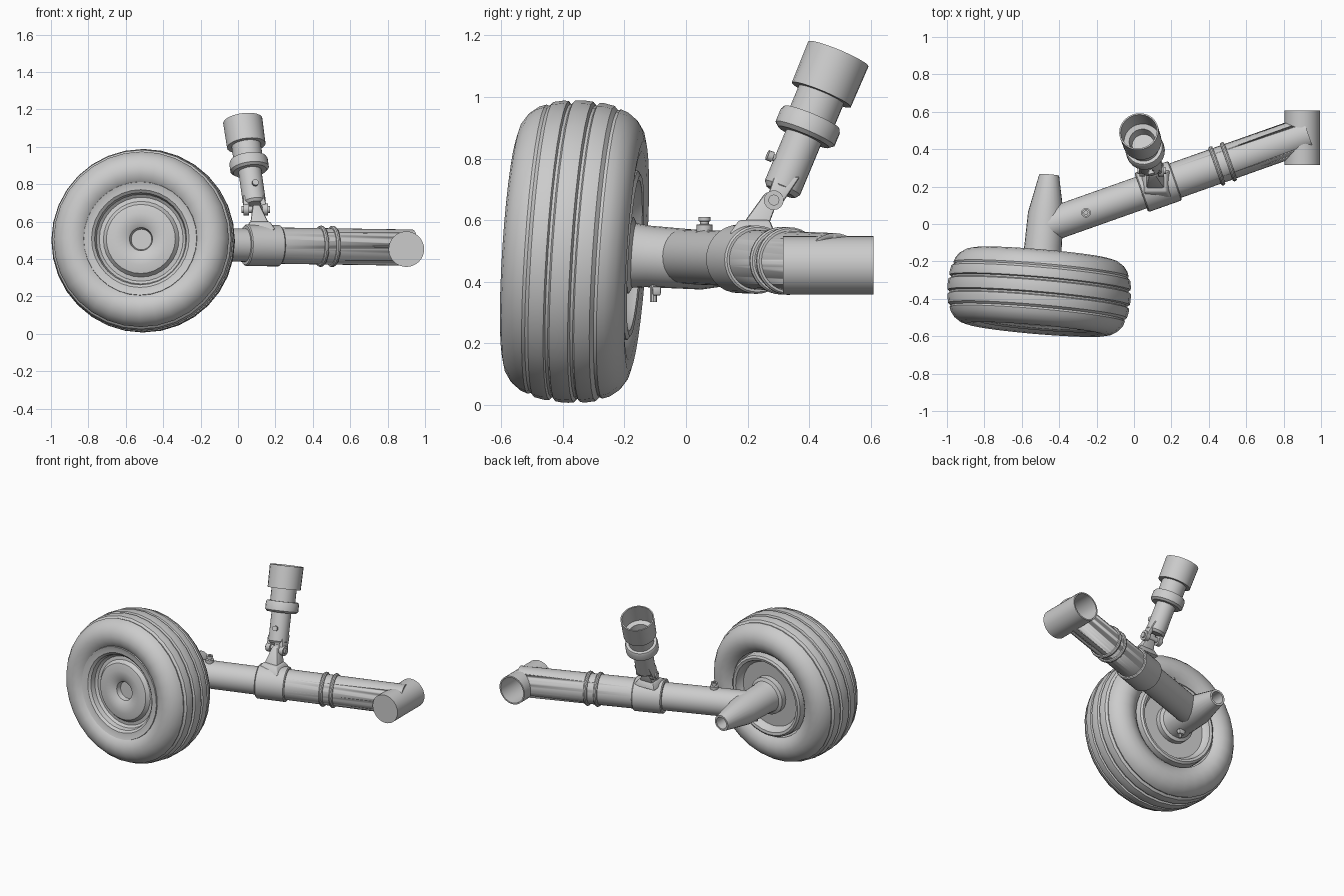
import bpy, bmesh, math
from mathutils import Vector, Matrix

if "Cube" in bpy.data.objects:
    bpy.data.objects.remove(bpy.data.objects["Cube"])


def finish(name, bm, angle=35):
    bmesh.ops.recalc_face_normals(bm, faces=bm.faces[:])
    me = bpy.data.meshes.new(name)
    bm.to_mesh(me)
    bm.free()
    ob = bpy.data.objects.new(name, me)
    bpy.context.collection.objects.link(ob)
    bpy.ops.object.select_all(action='DESELECT')
    ob.select_set(True)
    bpy.context.view_layer.objects.active = ob
    bpy.ops.object.shade_smooth_by_angle(angle=math.radians(angle))
    return ob


def lathe(name, profile, origin, axis, segs=32, closed=False):
    """Spin (radius, offset) points about an axis through origin."""
    bm = bmesh.new()
    rot = Vector(axis).to_track_quat('Z', 'Y').to_matrix().to_4x4()
    mat = Matrix.Translation(origin) @ rot
    rings = []
    for r, s in profile:
        n = 1 if r == 0 else segs
        rings.append([bm.verts.new(mat @ Vector((r * math.cos(2 * math.pi * i / segs),
                                                 r * math.sin(2 * math.pi * i / segs), s)))
                      for i in range(n)])
    pairs = list(zip(rings, rings[1:]))
    if closed:
        pairs.append((rings[-1], rings[0]))
    for a, b in pairs:
        for i in range(segs):
            j = (i + 1) % segs
            quad = [a[i % len(a)], a[j % len(a)], b[j % len(b)], b[i % len(b)]]
            bm.faces.new(list(dict.fromkeys(quad)))
    return finish(name, bm)


def rod(name, a, b, r, segs=16):
    a, b = Vector(a), Vector(b)
    d = (b - a).length
    return lathe(name, [(0, 0), (r, 0), (r, d), (0, d)], a, b - a, segs)


def block(name, a, b, size_a, size_b, bevel=0.008):
    """Tapered box running from a to b, with x/y sizes at both ends."""
    bm = bmesh.new()
    ends = []
    for p, (w, d) in ((a, size_a), (b, size_b)):
        ends.append([bm.verts.new(Vector(p) + Vector((x * w / 2, y * d / 2, 0)))
                     for x, y in ((-1, -1), (1, -1), (1, 1), (-1, 1))])
    bm.faces.new(ends[0])
    bm.faces.new(ends[1])
    for i in range(4):
        j = (i + 1) % 4
        bm.faces.new((ends[0][i], ends[0][j], ends[1][j], ends[1][i]))
    bmesh.ops.bevel(bm, geom=bm.edges[:], offset=bevel, segments=2, affect='EDGES', profile=0.5)
    return finish(name, bm)


# Wheel: slightly toed and cambered, outer face towards -y
wheel_pos = Vector((-0.507, -0.362, 0.498))
wheel_axis = Vector((-0.085, -0.99, 0.065)).normalized()
half = [(0.29, 0.165), (0.308, 0.182), (0.34, 0.199), (0.375, 0.203), (0.41, 0.194), (0.44, 0.174),
        (0.462, 0.145), (0.47, 0.122), (0.467, 0.112), (0.48, 0.1), (0.487, 0.065),
        (0.486, 0.05), (0.477, 0.045), (0.477, 0.036), (0.489, 0.03), (0.491, 0.012)]
tire = half + [(r, -s) for r, s in reversed(half)]
lathe("tire", tire, wheel_pos, wheel_axis, 32, closed=True)
lathe("wheel_rim", [(0, 0.105), (0.055, 0.105), (0.062, 0.135), (0.09, 0.152), (0.14, 0.158),
                    (0.185, 0.148), (0.203, 0.125), (0.225, 0.122), (0.24, 0.135), (0.247, 0.165),
                    (0.262, 0.178), (0.285, 0.18), (0.303, 0.186), (0.306, 0.17),
                    (0.28, 0.15), (0.28, -0.16), (0.275, -0.19), (0.262, -0.199),
                    (0.245, -0.195), (0.235, -0.165), (0.22, -0.15), (0, -0.15)],
      wheel_pos, wheel_axis, 32)

# Axle housing with a tapered hollow tail
lathe("axle_housing", [(0, -0.12), (0.125, -0.12), (0.125, -0.185), (0.105, -0.195),
                       (0.1, -0.24), (0.096, -0.42), (0.053, -0.628), (0.04, -0.628),
                       (0.04, -0.52), (0, -0.52)], wheel_pos, wheel_axis, 24)
rod("axle_drain_pin", (-0.46, -0.105, 0.40), (-0.46, -0.105, 0.335), 0.012, 10)
block("axle_lever", (-0.46, -0.095, 0.385), (-0.46, -0.095, 0.355), (0.05, 0.03), (0.04, 0.025), 0.005)

# Trailing arm: thin half, thick half, sleeve and clamp rings share one axis
arm_dir = Vector((0.943, 0.333, -0.014)).normalized()


def on_arm(x):
    return Vector((0.13, 0.2, 0.473)) + arm_dir * ((x - 0.13) / arm_dir.x)


rod("arm_inner_tube", on_arm(-0.47), on_arm(0.15), 0.089, 32)
outer = rod("arm_outer_tube", on_arm(0.13), on_arm(0.93), 0.097, 32)
lathe("arm_sleeve", [(0, -0.096), (0.105, -0.096), (0.111, -0.09), (0.111, 0.09),
                     (0.105, 0.096), (0, 0.096)], on_arm(0.13), arm_dir, 32)
for i, x in enumerate((0.443, 0.505)):
    lathe(f"arm_clamp_{i + 1}", [(0.09, -0.012), (0.105, -0.011), (0.11, -0.004), (0.11, 0.004),
                                 (0.105, 0.011), (0.09, 0.012)], on_arm(x), arm_dir, 32, closed=True)

# Cross tube at the arm's end, open at the back, its bore cut through the arm
pivot = Vector((0.9, 0.46, 0.453))
lathe("pivot_tube", [(0, -0.145), (0.095, -0.145), (0.095, 0.148), (0.086, 0.148),
                     (0.086, -0.12), (0, -0.12)], pivot, (0, 1, 0), 32)
cutter = rod("bore_cutter", pivot + Vector((0, -0.12, 0)), pivot + Vector((0, 0.3, 0)), 0.087, 32)
cutter.hide_render = True
cut = outer.modifiers.new("bore", 'BOOLEAN')
cut.operation = 'DIFFERENCE'
cut.object = cutter
bpy.context.view_layer.objects.active = outer
bpy.ops.object.modifier_apply(modifier="bore")
bpy.data.objects.remove(cutter)

# Filler cap on the inner tube
lathe("filler_cap", [(0, 0), (0.026, 0), (0.026, 0.035), (0.014, 0.037), (0.014, 0.045),
                     (0.02, 0.047), (0.02, 0.06), (0.01, 0.06), (0.01, 0.05), (0, 0.05)],
      (-0.257, 0.06, 0.55), (0, 0, 1), 12)

# Shock strut
joint = Vector((0.095, 0.29, 0.65))
strut_dir = Vector((-0.13, 0.382, 0.914)).normalized()
lathe("strut_body", [(0, 0.045), (0.05, 0.045), (0.062, 0.06), (0.062, 0.24), (0.09, 0.24),
                     (0.104, 0.252), (0.104, 0.297), (0.097, 0.31), (0.079, 0.31), (0.079, 0.39),
                     (0.104, 0.39), (0.106, 0.535), (0.098, 0.535), (0.096, 0.41),
                     (0.07, 0.40), (0.06, 0.35), (0, 0.35)], joint, strut_dir, 24)
stud = joint + strut_dir * 0.142
out = Vector((0.2, -0.92, 0.36)).normalized()
lathe("strut_stud", [(0, 0.04), (0.011, 0.04), (0.011, 0.068), (0.017, 0.07), (0.017, 0.088),
                     (0, 0.088)], stud, out, 12)

# Fork joint between the strut and the sleeve
block("sleeve_saddle", (0.12, 0.215, 0.555), (0.117, 0.222, 0.6), (0.16, 0.15), (0.11, 0.1))
block("joint_lug", (0.118, 0.22, 0.575), (0.098, 0.283, 0.69), (0.11, 0.09), (0.036, 0.05))
for side in (-1, 1):
    foot = joint + Vector((side * 0.05, -0.005, 0.005))
    top = joint + strut_dir * 0.1 + Vector((side * 0.042, 0, 0))
    block("fork_arm_left" if side < 0 else "fork_arm_right", foot, top, (0.03, 0.055), (0.03, 0.085))
    rod("fork_eye_left" if side < 0 else "fork_eye_right", foot + Vector((-0.015, 0, 0.01)),
        foot + Vector((0.015, 0, 0.01)), 0.032, 16)
pin = joint + Vector((0, -0.005, 0.015))
rod("joint_pin", pin - Vector((0.075, 0, 0)), pin + Vector((0.075, 0, 0)), 0.018, 12)
